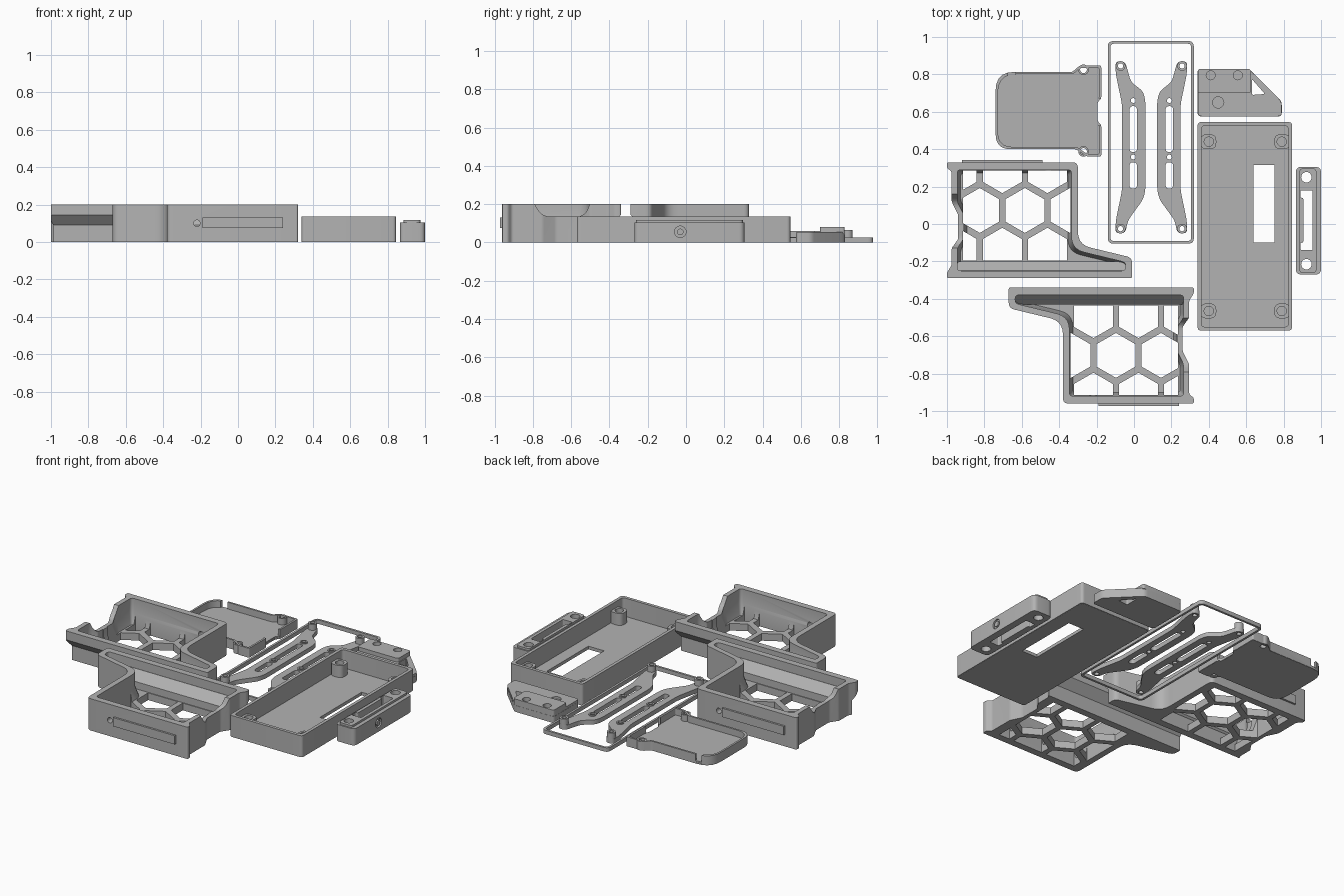
import bpy, bmesh, math
from mathutils import Matrix, Vector

old = bpy.data.objects.get("Cube")
if old:
    bpy.data.objects.remove(old, do_unlink=True)

grey = bpy.data.materials.new("plain grey")
grey.use_nodes = True
tone = (0.45, 0.45, 0.45, 1)
grey.diffuse_color = tone
grey.node_tree.nodes["Principled BSDF"].inputs["Base Color"].default_value = tone

# local (u, v, w) to world for profiles extruded along each axis
AXES = {
    "z": Matrix.Identity(4),
    "x": Matrix(((0, 0, 1, 0), (1, 0, 0, 0), (0, 1, 0, 0), (0, 0, 0, 1))),
    "y": Matrix(((1, 0, 0, 0), (0, 0, -1, 0), (0, 1, 0, 0), (0, 0, 0, 1))),
}


def rounded(pts, r=0.02, steps=5):
    """Round each corner; a third number on a point overrides the radius."""
    out = []
    for i, p in enumerate(pts):
        b = Vector(p[:2])
        a, c = Vector(pts[i - 1][:2]), Vector(pts[(i + 1) % len(pts)][:2])
        rad = p[2] if len(p) > 2 else r
        s = b + (a - b).normalized() * min(rad, (a - b).length * 0.45)
        e = b + (c - b).normalized() * min(rad, (c - b).length * 0.45)
        for k in range(steps + 1):
            t = k / steps
            out.append(s * (1 - t) ** 2 + b * 2 * t * (1 - t) + e * t * t)
    return out


def inset(pts, d):
    """Mitred inset of a counter-clockwise outline."""
    out = []
    for i, p in enumerate(pts):
        b = Vector(p[:2])
        u = (b - Vector(pts[i - 1][:2])).normalized()
        v = (Vector(pts[(i + 1) % len(pts)][:2]) - b).normalized()
        n, m = Vector((-u.y, u.x)), Vector((-v.y, v.x))
        q = b + (n + m) * d / (1 + n.dot(m))
        out.append((q.x, q.y) + tuple(p[2:]))
    return out


def rect(x0, x1, y0, y1):
    return [(x0, y0), (x1, y0), (x1, y1), (x0, y1)]


def circle(x, y, r, n=24, start=0.0):
    return [(x + r * math.cos(start + math.tau * i / n),
             y + r * math.sin(start + math.tau * i / n)) for i in range(n)]


def add_object(name, mesh):
    mesh.materials.clear()
    mesh.materials.append(grey)
    ob = bpy.data.objects.new(name, mesh)
    bpy.context.collection.objects.link(ob)
    return ob


def flat(name, loops, w0, w1, axis="z"):
    """Extrude an outline with holes from w0 to w1."""
    cu = bpy.data.curves.new(name, "CURVE")
    cu.dimensions, cu.fill_mode = "2D", "BOTH"
    cu.extrude = (w1 - w0) / 2
    for loop in loops:
        sp = cu.splines.new("POLY")
        sp.points.add(len(loop) - 1)
        for pt, p in zip(sp.points, loop):
            pt.co = (p[0], p[1], 0, 1)
        sp.use_cyclic_u = True
    tmp = bpy.data.objects.new(name + " tmp", cu)
    bpy.context.collection.objects.link(tmp)
    dg = bpy.context.evaluated_depsgraph_get()
    mesh = bpy.data.meshes.new_from_object(tmp.evaluated_get(dg))
    bpy.data.objects.remove(tmp, do_unlink=True)
    bm = bmesh.new()
    bm.from_mesh(mesh)
    bmesh.ops.remove_doubles(bm, verts=bm.verts, dist=1e-5)
    bm.transform(AXES[axis] @ Matrix.Translation((0, 0, (w0 + w1) / 2)))
    bmesh.ops.recalc_face_normals(bm, faces=bm.faces)
    bm.to_mesh(mesh)
    bm.free()
    return add_object(name, mesh)


def loft(name, rings):
    """Closed solid through (outline, height) rings."""
    bm = bmesh.new()
    rows = [[bm.verts.new((p[0], p[1], z)) for p in ring] for ring, z in rings]
    bm.faces.new(rows[0])
    bm.faces.new(rows[-1])
    n = len(rows[0])
    for a, b in zip(rows, rows[1:]):
        for i in range(n):
            j = (i + 1) % n
            bm.faces.new((a[i], a[j], b[j], b[i]))
    bmesh.ops.recalc_face_normals(bm, faces=bm.faces)
    mesh = bpy.data.meshes.new(name)
    bm.to_mesh(mesh)
    bm.free()
    return add_object(name, mesh)


def combine(ob, tool, op="DIFFERENCE"):
    mod = ob.modifiers.new("cut", "BOOLEAN")
    mod.operation, mod.object, mod.solver = op, tool, "EXACT"
    dg = bpy.context.evaluated_depsgraph_get()
    mesh = bpy.data.meshes.new_from_object(ob.evaluated_get(dg))
    ob.modifiers.clear()
    ob.data = mesh
    bpy.data.objects.remove(tool, do_unlink=True)


def clip(poly, axis, limit, sign):
    """Keep the part of a convex polygon on one side of a line."""
    out = []
    for i, b in enumerate(poly):
        a = poly[i - 1]
        da, db = (a[axis] - limit) * sign, (b[axis] - limit) * sign
        if da * db < 0:
            out.append(tuple(Vector(a).lerp(Vector(b), da / (da - db))))
        if db >= 0:
            out.append(b)
    return out


# Honeycomb bracket: outer body, cavity, sloped rail, openings
outer = [(-1, 0.33), (-1, 0.3), (-0.975, 0.28), (-0.975, 0.12), (-0.94, 0.05), (-0.94, -0.08),
         (-0.975, -0.13), (-0.975, -0.22), (-1, -0.26), (-1, -0.29), (-0.01, -0.29),
         (-0.01, -0.18, 0.03), (-0.3, -0.11, 0.07), (-0.3, 0.33, 0.03)]
inner = [(-0.945, 0.29), (-0.945, 0.12), (-0.91, 0.05), (-0.91, -0.08), (-0.945, -0.13),
         (-0.945, -0.25), (-0.045, -0.25), (-0.045, -0.205), (-0.335, -0.135, 0.07), (-0.335, 0.29)]
bracket = flat("left_bracket", [rounded(outer, 0.01)], 0, 0.2)
top_ring, low_ring = rounded(inner), rounded(inset(inner, 0.018))
combine(bracket, loft("cavity", [(low_ring, 0.045), (top_ring, 0.11), (top_ring, 0.22)]))
slope = [(-0.27, 0.01), (-0.2, 0.01), (-0.2, 0.09), (-0.249, 0.145), (-0.27, 0.145)]
combine(bracket, flat("slope", [slope], -0.96, -0.04, "x"), "UNION")
cells = []
for row in range(3):
    for col in range(-3, 3):
        cell = circle(-0.463 + 0.241 * (col + (row % 2) / 2), -0.14 + 0.2125 * row, 0.12, 6, math.pi / 6)
        for axis, limit, sign in ((0, -0.915, 1), (0, -0.34, -1), (1, -0.195, 1), (1, 0.285, -1)):
            cell = clip(cell, axis, limit, sign)
        if len(cell) > 2 and max(p[0] for p in cell) - min(p[0] for p in cell) > 0.03:
            cells.append(cell)
combine(bracket, flat("cells", cells, -0.02, 0.15))
undercut = [(-0.32, -0.01), (-0.24, -0.01), (-0.24, 0.09), (-0.291, 0.145), (-0.32, 0.145)]
combine(bracket, flat("undercut", [undercut], -1.1, 0.1, "x"))
dip = [(-0.14, 0.23), (-0.1, 0.135, 0.04), (0.12, 0.135, 0.04), (0.18, 0.23)]
combine(bracket, flat("dip", [rounded(dip)], -1.1, -0.88, "x"))
combine(bracket, flat("peg", [circle(-0.46, 0.1, 0.017)], -0.4, -0.25, "y"))
tab = flat("left_bracket_tab", [rect(-0.92, -0.49, 0.075, 0.13)], -0.342, -0.32, "y")
for source, name in ((bracket, "front_bracket"), (tab, "front_bracket_tab")):
    mesh = source.data.copy()
    mesh.transform(Matrix.Translation((-0.68, -0.63, 0)) @ Matrix.Rotation(math.pi, 4, "Z"))
    add_object(name, mesh)

# Battery-style tray with corner posts
case = rect(0.34, 0.845, -0.57, 0.545)
flat("tray_floor", [rounded(inset(case, 0.005)), rect(0.64, 0.75, -0.1, 0.315)], 0, 0.02)
flat("tray_wall", [rounded(case), rounded(inset(case, 0.02))], 0.0005, 0.135)
for y in (0.44, -0.465):
    for x, side in ((0.4, -1), (0.79, 1)):
        x0, x1 = sorted((x - side * 0.04, x + side * 0.045))
        flat("tray_post", [rounded(rect(x0, x1, y - 0.04, y + 0.04), 0.035), circle(x, y, 0.025)], 0.01, 0.095)

# Clamp bar
bar = rect(0.865, 1.0, -0.27, 0.305)
slot = [(0.905, -0.1), (0.89, -0.1), (0.89, -0.14), (0.955, -0.14), (0.955, 0.18), (0.89, 0.18),
        (0.89, 0.14), (0.905, 0.14)]
openings = [rounded(slot, 0.008), circle(0.922, 0.25, 0.028), circle(0.922, -0.215, 0.028)]
clamp = flat("clamp_bar", [rounded(bar, 0.03)] + openings, 0, 0.105)
combine(clamp, flat("screw_seat", [circle(-0.03, 0.055, 0.03), circle(-0.03, 0.055, 0.017)], 0.988, 1.1, "x"))
flat("clamp_ridge", [rounded(rect(0.885, 0.975, -0.262, 0.297), 0.02)] + openings, 0.1, 0.118)

# Corner gusset with stepped pad
gusset = [(0.34, 0.575), (0.79, 0.575), (0.79, 0.655), (0.63, 0.815), (0.61, 0.83), (0.34, 0.83)]
window = [(0.63, 0.69), (0.7, 0.695), (0.63, 0.775)]
dimple = circle(0.45, 0.65, 0.03)
flat("gusset_base", [rounded(gusset), rounded(window, 0.01)], 0, 0.04)
flat("gusset_step", [rounded(inset(gusset, 0.001)), rounded(window, 0.01), dimple], 0.035, 0.055)
flat("gusset_pad", [rounded(rect(0.341, 0.625, 0.7, 0.829), 0.015), circle(0.41, 0.795, 0.024),
                    circle(0.555, 0.795, 0.024)], 0.05, 0.08)

# Thin gasket frame
frame = rect(-0.14, 0.32, -0.105, 0.978)
flat("gasket_frame", [rounded(frame, 0.03), rounded(inset(frame, 0.014), 0.02)], 0, 0.025)

# Mirrored pair of slotted rails
rail = [(-0.098, -0.05), (-0.045, -0.05), (-0.03, 0.02), (0.05, 0.13), (0.063, 0.18), (0.063, 0.66),
        (0.05, 0.71), (-0.015, 0.76), (-0.045, 0.87), (-0.098, 0.87), (-0.095, 0.8), (-0.062, 0.64),
        (-0.062, 0.18), (-0.095, 0.02)]
for name, side in (("left_rail", -1), ("right_rail", 1)):
    def place(loop):
        return [(0.0925 + side * (0.0945 - p[0]), p[1]) for p in loop]
    ends, mids = ((-0.07, 0.845), (-0.07, -0.025)), ((-0.002, 0.66), (-0.002, 0.358))
    loops = [rounded(rail, 0.025)] + [rounded(rect(-0.022, 0.018, a, b)) for a, b in ((0.385, 0.63), (0.19, 0.33))]
    loops += [circle(x, y, 0.014) for x, y in ends + mids]
    flat(name, [place(p) for p in loops], 0, 0.028)
    for x, y in ends:
        flat(name + "_boss", [place(circle(x, y, 0.026)), place(circle(x, y, 0.014))], 0.001, 0.065)
    for x, y in mids:
        flat(name + "_collar", [place(circle(x, y, 0.022)), place(circle(x, y, 0.013))], 0.001, 0.035)

# Shallow cover with rim and screw lugs
cover = [(-0.74, 0.4, 0.08), (-0.31, 0.4), (-0.25, 0.36), (-0.175, 0.36), (-0.175, 0.53), (-0.195, 0.55),
         (-0.195, 0.65), (-0.175, 0.67), (-0.175, 0.847), (-0.29, 0.847), (-0.33, 0.813), (-0.74, 0.813, 0.1)]
lugs = [(-0.27, 0.825), (-0.27, 0.388)]
flat("cover_floor", [rounded(inset(cover, 0.002), 0.01)] + [circle(x, y, 0.018) for x, y in lugs], 0, 0.018)
rim = flat("cover_rim", [rounded(cover, 0.01), rounded(inset(cover, 0.012), 0.01)], 0.001, 0.06)
for x0, x1, y0, y1 in ((-0.675, -0.635, 0.78, 0.84), (-0.22, -0.16, 0.53, 0.67)):
    combine(rim, flat("gap", [rect(x0, x1, y0, y1)], 0.01, 0.1))
for x, y in lugs:
    flat("cover_lug", [circle(x, y, 0.028), circle(x, y, 0.018)], 0.002, 0.058)

# Smooth the rounded walls, keep the edges sharp
bpy.ops.object.select_all(action="DESELECT")
for ob in bpy.context.collection.objects:
    if ob.type == "MESH":
        ob.select_set(True)
        bpy.context.view_layer.objects.active = ob
bpy.ops.object.shade_smooth_by_angle(angle=math.radians(30))
